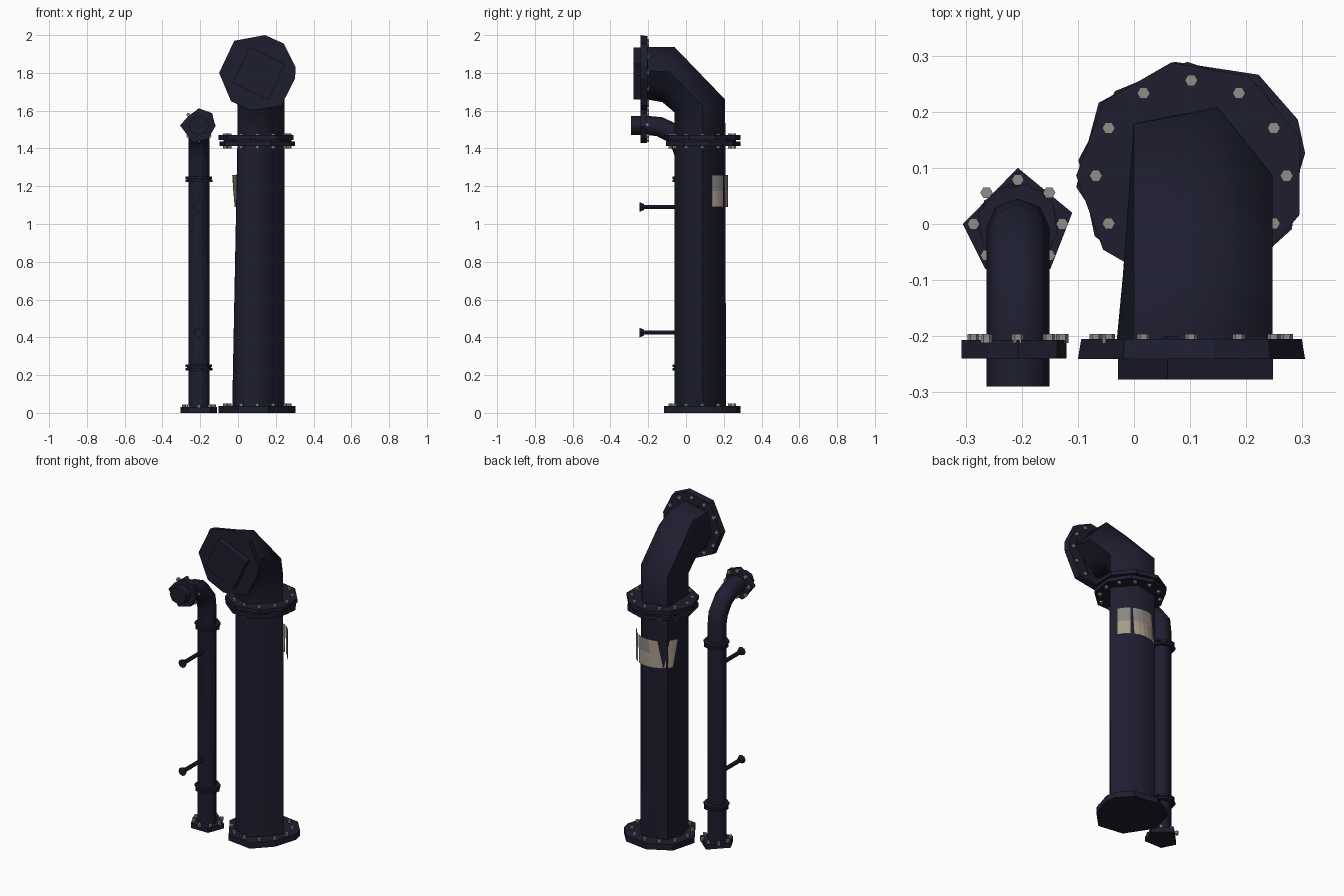
import bpy, bmesh, math
from mathutils import Vector

if "Cube" in bpy.data.objects:
    bpy.data.objects.remove(bpy.data.objects["Cube"])


def material(name, rgb):
    m = bpy.data.materials.new(name)
    m.diffuse_color = (*rgb, 1)
    m.use_nodes = True
    m.node_tree.nodes["Principled BSDF"].inputs["Base Color"].default_value = m.diffuse_color
    return m


NAVY = material("dark navy paint", (0.0125, 0.0125, 0.029))
STEEL = material("bolt grey", (0.28, 0.27, 0.25))
BEIGE = material("label beige", (0.39, 0.32, 0.26))
GREY = material("label grey", (0.25, 0.24, 0.225))


def finish(name, bm, mats, smooth=None):
    bmesh.ops.recalc_face_normals(bm, faces=bm.faces)
    me = bpy.data.meshes.new(name)
    bm.to_mesh(me)
    bm.free()
    for m in mats:
        me.materials.append(m)
    ob = bpy.data.objects.new(name, me)
    bpy.context.collection.objects.link(ob)
    if smooth:
        bpy.ops.object.select_all(action='DESELECT')
        bpy.context.view_layer.objects.active = ob
        ob.select_set(True)
        bpy.ops.object.shade_smooth_by_angle(angle=math.radians(smooth))
    return ob


def skin(bm, rings):
    loops = [[bm.verts.new(p) for p in r] for r in rings]
    n = len(loops[0])
    for a, b in zip(loops, loops[1:]):
        for i in range(n):
            bm.faces.new((a[i], a[(i + 1) % n], b[(i + 1) % n], b[i]))
    bm.faces.new(loops[0])
    bm.faces.new(loops[-1])


def ngon(r, sides, turn=0):
    return [(r * math.cos(math.radians(turn) + 2 * math.pi * k / sides),
             r * math.sin(math.radians(turn) + 2 * math.pi * k / sides)) for k in range(sides)]


def pipe(name, cx, r, rows, section):
    """Skin rings given by (inner y, inner z, outer y, outer z, leftmost section x)."""
    rings = []
    for iy, iz, oy, oz, left in rows:
        rings.append([(cx + r * max(u, left), (iy + oy) / 2 + (oy - iy) * v / 2,
                       (iz + oz) / 2 + (oz - iz) * v / 2) for u, v in section])
    bm = bmesh.new()
    skin(bm, rings)
    return finish(name, bm, [NAVY], 65)


def place(c, axis, p, d):
    """Point p in the disc plane, d along the axis (z, or y for front parts)."""
    off = (p[0], p[1], d) if axis == 'z' else (p[0], d, p[1])
    return Vector(c) + Vector(off)


def prism(name, c, axis, pts, d0, d1, scale0=1, mat=NAVY):
    bm = bmesh.new()
    skin(bm, [[place(c, axis, (p[0] * s, p[1] * s), d) for p in pts]
              for d, s in ((d0, scale0), (d1, 1))])
    return finish(name, bm, [mat])


def bolts(name, c, axis, r, count, size, d0, d1):
    bm = bmesh.new()
    for bx, by in ngon(r, count):
        hexa = [(bx + x, by + y) for x, y in ngon(size, 6)]
        skin(bm, [[place(c, axis, p, d) for p in hexa] for d in (d0, d1)])
    return finish(name, bm, [STEEL])


# large pipe with mitred elbow, uneven low-poly section
BX, BY = 0.108, 0.078
SECTION = [(1, .09), (.3, .99), (-.78, .78), (-1, 0), (-.78, -.72), (0, -1), (0.55, -.5)]
pipe("large_pipe", BX, 0.139, [
    (-0.06, 0.01, 0.213, 0.01, -1), (-0.06, 1.44, 0.21, 1.44, -.8),
    (-0.06, 1.59, 0.208, 1.66, -.8), (-0.125, 1.645, -0.06, 1.938, -.92),
    (-0.21, 1.66, -0.21, 1.938, -1)], SECTION)
prism("large_outlet_stub", (0.11, 0, 1.797), 'y', ngon(0.147, 4, 20), -0.2, -0.277)

# large flanges
C = (0.102, 0.086, 0)
base = [(.203, .04), (.16, -.1), (.06, -.203), (-.1, -.18), (-.205, -.02),
        (-.165, .13), (-.03, .203), (.12, .18), (.19, .1)]
prism("large_base_flange", C, 'z', base, 0, 0.036)
bolts("large_base_bolts", C, 'z', 0.17, 12, 0.0115, 0.03, 0.05)
prism("large_collar_lower", C, 'z', ngon(0.203, 9, 12), 1.412, 1.436)
prism("large_collar_upper", C, 'z', ngon(0.205, 9, 20), 1.446, 1.47)
prism("large_collar_gasket", C, 'z', ngon(0.18, 8), 1.43, 1.45)
bolts("large_collar_bolts_top", C, 'z', 0.17, 12, 0.0115, 1.46, 1.48)
bolts("large_collar_bolts_bottom", C, 'z', 0.17, 12, 0.0115, 1.40, 1.42)
outline = [(-.1, 1.8), (-.02, 1.97), (.143, 2.0), (.243, 1.955), (.305, 1.83),
           (.302, 1.77), (.228, 1.625), (.07, 1.6), (-.037, 1.65)]
F = (0.102, 0, 1.8)
prism("large_outlet_flange", F, 'y', [(x - .102, z - 1.8) for x, z in outline], -0.205, -0.241, 0.97)
bolts("large_outlet_bolts", F, 'y', 0.17, 12, 0.0115, -0.196, -0.212)

# small pipe with curved elbow
SX = -0.207
pipe("small_pipe", SX, 0.056, [
    (-0.055, 0.01, 0.045, 0.01, -1), (-0.055, 1.34, 0.045, 1.34, -1),
    (-0.07, 1.39, 0.035, 1.43, -1), (-0.105, 1.44, -0.04, 1.525, -1),
    (-0.155, 1.465, -0.125, 1.565, -1), (-0.21, 1.472, -0.21, 1.573, -1),
    (-0.29, 1.472, -0.29, 1.573, -1)], ngon(1, 8))
S = (SX, 0, 0)
prism("small_base_flange", S, 'z',
      [(0, .1), (-.098, 0), (-.058, -.08), (.058, -.08), (.097, .02)], 0, 0.03)
bolts("small_base_bolts", S, 'z', 0.079, 8, 0.011, 0.025, 0.045)
for z, tag in ((0.24, "lower"), (1.237, "upper")):
    prism("small_ring_" + tag, S, 'z', ngon(0.073, 8, 10), z - 0.015, z - 0.002)
    prism("small_ring_cap_" + tag, S, 'z', ngon(0.073, 8, 30), z + 0.002, z + 0.015)
    prism("small_ring_core_" + tag, S, 'z', ngon(0.063, 8), z - 0.008, z + 0.008)
T = (SX, 0, 1.522)
prism("small_outlet_flange", T, 'y',
      [(-.1, 0), (-.055, .05), (0, .09), (.07, .065), (.087, -.005), (.05, -.07), (-.03, -.092)],
      -0.207, -0.24)
bolts("small_outlet_bolts", T, 'y', 0.079, 8, 0.011, -0.196, -0.212)

# wall brackets on the small pipe
for z, tag in ((0.425, "lower"), (1.09, "upper")):
    prism("bracket_rod_" + tag, (SX, 0, z), 'y', ngon(0.012, 6), -0.03, -0.235)
    prism("bracket_foot_" + tag, (SX, 0, z), 'y', ngon(0.026, 8), -0.222, -0.247, 0.6)

# worn label wrapped round the back: (top start, top end, bottom start, bottom end) in degrees
bm = bmesh.new()
ROWS, COLS = 2, 5
for t0, t1, b0, b1, patched in ((24, 56, 24, 56, 1), (59, 115, 63, 128, 1), (142, 163, 128, 150, 0)):
    grid = []
    for j in range(ROWS + 1):
        f = j / ROWS
        row = []
        for i in range(COLS + 1):
            g = i / COLS
            a = math.radians((t0 + (t1 - t0) * g) * (1 - f) + (b0 + (b1 - b0) * g) * f)
            row.append(bm.verts.new((BX + 0.145 * math.cos(a), BY + 0.145 * math.sin(a),
                                     1.26 - 0.17 * f)))
        grid.append(row)
    for j in range(ROWS):
        for i in range(COLS):
            face = bm.faces.new((grid[j][i], grid[j + 1][i], grid[j + 1][i + 1], grid[j][i + 1]))
            face.material_index = 1 if patched and j == 0 and (t0 < 30 or i < 3) else 0
label = finish("label", bm, [BEIGE, GREY])
solid = label.modifiers.new("thickness", 'SOLIDIFY')
solid.thickness = 0.002
